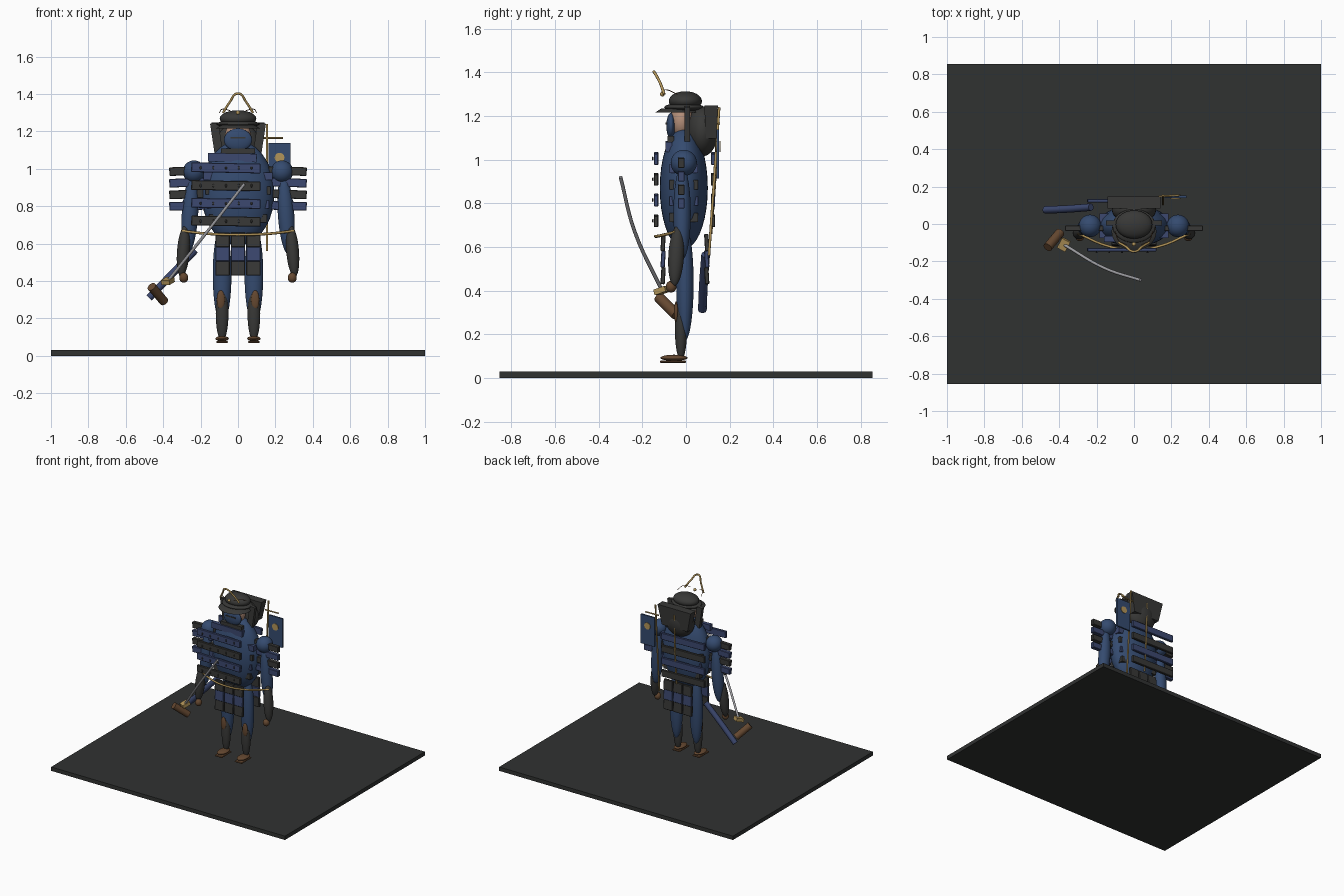
import bpy, math
from mathutils import Vector

if "Cube" in bpy.data.objects:
    bpy.data.objects.remove(bpy.data.objects["Cube"])

def mat(name, c):
    m = bpy.data.materials.new(name)
    m.diffuse_color = (*c, 1)
    m.use_nodes = True
    m.node_tree.nodes["Principled BSDF"].inputs["Base Color"].default_value = m.diffuse_color
    return m

BLUE = mat("blue_lacquer", (0.035, 0.07, 0.16))
PLATE = mat("blue_plate", (0.045, 0.065, 0.16))
DARK = mat("dark_iron", (0.04, 0.04, 0.038))
WOOD = mat("leather", (0.13, 0.065, 0.03))
GOLD = mat("brass", (0.45, 0.3, 0.1))
SKIN = mat("skin", (0.45, 0.27, 0.19))
STEEL = mat("steel", (0.35, 0.35, 0.37))
FLOOR = mat("floor", (0.03, 0.032, 0.031))

def finish(o, name, m, smooth=False):
    o.name = name
    o.data.materials.append(m)
    if smooth:
        bpy.ops.object.shade_smooth_by_angle()
    return o

def box(name, c, s, m, rot=(0, 0, 0), bevel=0.0):
    bpy.ops.mesh.primitive_cube_add(size=1, location=c, rotation=rot)
    o = bpy.context.object
    o.scale = s
    bpy.ops.object.transform_apply(location=False, rotation=False, scale=True)
    if bevel:
        b = o.modifiers.new("edge", 'BEVEL')
        b.width, b.segments = bevel, 1
    return finish(o, name, m)

def ball(name, c, r, m, rot=(0, 0, 0)):
    bpy.ops.mesh.primitive_uv_sphere_add(segments=32, ring_count=18, radius=1, location=c, rotation=rot)
    o = bpy.context.object
    o.scale = r
    return finish(o, name, m, True)

def rod(name, a, b, r, m, r2=None, verts=16):
    a, b = Vector(a), Vector(b)
    d = b - a
    bpy.ops.mesh.primitive_cone_add(vertices=verts, radius1=r, radius2=r if r2 is None else r2,
                                    depth=d.length, location=(a + b) / 2)
    o = bpy.context.object
    o.rotation_euler = d.to_track_quat('Z', 'Y').to_euler()
    return finish(o, name, m, True)

def cord(name, pts, r, m):
    cu = bpy.data.curves.new(name, 'CURVE')
    cu.dimensions, cu.bevel_depth, cu.bevel_resolution = '3D', r, 2
    cu.resolution_u, cu.use_fill_caps = 6, True
    s = cu.splines.new('BEZIER')
    s.bezier_points.add(len(pts) - 1)
    for p, co in zip(s.bezier_points, pts):
        p.co = co
        p.handle_left_type = p.handle_right_type = 'AUTO'
    o = bpy.data.objects.new(name, cu)
    bpy.context.collection.objects.link(o)
    cu.materials.append(m)
    return o

# base slab
box("base", (0, 0, 0.015), (2, 1.71, 0.03), FLOOR)

# body and head
ball("torso", (0, -0.01, 0.87), (0.195, 0.11, 0.28), BLUE)
ball("head", (0, -0.02, 1.175), (0.07, 0.055, 0.08), SKIN)
ball("face_mask", (0, -0.068, 1.155), (0.075, 0.022, 0.06), BLUE)
box("mask_slit", (0, -0.09, 1.165), (0.08, 0.006, 0.008), DARK)

# limbs and everything that mirrors left to right
for s, side in ((-1, "right"), (1, "left")):
    ball(side + "_thigh", (s * 0.085, -0.005, 0.435), (0.05, 0.04, 0.265), BLUE)
    ball(side + "_shin_guard", (s * 0.085, -0.023, 0.225), (0.034, 0.028, 0.145), DARK)
    ball(side + "_knee_strap", (s * 0.092, -0.045, 0.3), (0.022, 0.01, 0.05), WOOD)
    ball(side + "_foot", (s * 0.085, -0.055, 0.092), (0.036, 0.062, 0.014), WOOD)
    box(side + "_sandal", (s * 0.085, -0.06, 0.074), (0.062, 0.12, 0.01), WOOD, bevel=0.003)
    ball(side + "_shoulder", (s * 0.235, -0.01, 0.985), (0.06, 0.06, 0.06), BLUE)
    ball(side + "_arm", (s * 0.257, -0.018, 0.755), (0.044, 0.04, 0.215), BLUE, (0, -s * 0.07, 0))
    ball(side + "_forearm_guard", (s * 0.292, -0.045, 0.56), (0.034, 0.036, 0.14), DARK, (-0.06, -s * 0.08, 0))
    ball(side + "_hand", (s * 0.29, -0.068, 0.418), (0.024, 0.024, 0.027), WOOD)
    # hanging shoulder guard
    for i in range(4):
        box(side + "_shoulder_plate", (s * 0.265, -0.022, 0.988 - i * 0.062), (0.205, 0.03, 0.046),
            DARK if i % 2 == 0 else PLATE, (0, s * 0.03, 0), 0.003)
    # helmet side flap and horn of the crest
    box(side + "_helmet_flap", (s * 0.115, 0.005, 1.165), (0.045, 0.025, 0.16), DARK, (0, s * 0.15, 0))
    cord(side + "_helmet_cord", [(s * 0.1, -0.04, 1.3), (s * 0.08, -0.09, 1.32), (s * 0.04, -0.11, 1.31)], 0.002, WOOD)

# cuirass bands, front and back, with lacing knots
for y, side in ((-0.137, "front"), (0.124, "back")):
    for i in range(4):
        z = 1.005 - i * 0.095
        box(side + "_cuirass_band", (-0.065, y, z), (0.37, 0.02, 0.052),
            PLATE if i % 2 == 0 else DARK, (0, 0.02, 0), 0.003)
        if side == "front":
            for k in range(5):
                ball("lacing_knot", (-0.2 + k * 0.068, -0.152, z), (0.005, 0.004, 0.009), DARK)
    # hip skirt panels
    ys = -0.105 if y < 0 else 0.095
    for x in (-0.082, 0, 0.082):
        for i in range(3):
            box(side + "_skirt_plate", (x, ys, 0.62 - i * 0.076), (0.076, 0.02, 0.078),
                PLATE if i == 1 else DARK, (0.06 if y > 0 else -0.06, 0, 0), 0.003)
for i in range(4):
    box("inner_band", (0, -0.01, 0.96 - i * 0.075), (0.37 - 0.02 * i, 0.13, 0.042), DARK if i % 2 else PLATE)
box("collar_band", (-0.03, -0.08, 1.06), (0.26, 0.03, 0.045), PLATE, (0, 0.02, 0))
box("throat_band", (0, -0.07, 1.095), (0.18, 0.03, 0.028), DARK)

# waist cord
cord("waist_cord", [(-0.3, -0.05, 0.668), (-0.15, -0.115, 0.652), (0, -0.14, 0.648),
                    (0.15, -0.115, 0.652), (0.3, -0.05, 0.668)], 0.007, GOLD)

# helmet
ball("helmet_dome", (0, -0.003, 1.268), (0.098, 0.076, 0.045), DARK)
ball("helmet_rim", (0, -0.01, 1.24), (0.115, 0.09, 0.02), DARK)
rod("helmet_brim", (0, -0.04, 1.215), (0, -0.04, 1.235), 0.12, DARK, 0.085, 32).scale = (1, 0.85, 1)
ball("neck_guard", (0, 0.075, 1.13), (0.118, 0.072, 0.115), DARK)
bpy.ops.mesh.primitive_cone_add(vertices=4, radius1=0.155, radius2=0.2, depth=0.15, location=(0, 0, 0),
                                rotation=(0, 0, math.pi / 4))
flare = bpy.context.object
bpy.ops.object.transform_apply()
flare.scale, flare.location = (1, 0.22, 1), (0, 0.115, 1.172)
finish(flare, "neck_guard_flare", DARK)
cord("helmet_crest", [(-0.08, -0.1, 1.3), (-0.045, -0.12, 1.355), (0, -0.147, 1.403),
                      (0.045, -0.12, 1.355), (0.08, -0.1, 1.3)], 0.0065, GOLD)
ball("crest_knob", (0, -0.108, 1.3), (0.011, 0.011, 0.011), GOLD)

# back banner
rod("banner_pole", (0.155, 0.105, 0.56), (0.155, 0.152, 1.24), 0.006, GOLD)
rod("banner_crossbar", (0.13, 0.148, 1.165), (0.24, 0.152, 1.165), 0.005, GOLD)
box("banner", (0.222, 0.146, 1.025), (0.118, 0.012, 0.225), BLUE)
for y in (0.137, 0.155):
    rod("banner_disc", (0.222, y - 0.002, 1.06), (0.222, y + 0.002, 1.06), 0.026, GOLD, verts=24)
cord("back_cord", [(0, 0.14, 1.2), (0, 0.135, 0.95), (0, 0.115, 0.66)], 0.006, GOLD)

# sheath
cord("sheath", [(-0.475, 0.075, 0.31), (-0.36, 0.08, 0.43), (-0.23, 0.09, 0.565)], 0.02, PLATE)

# sword: grip, guard, and a thin curved blade
rod("sword_grip", (-0.462, -0.125, 0.37), (-0.395, -0.045, 0.29), 0.025, WOOD)
box("sword_guard", (-0.375, -0.11, 0.4), (0.05, 0.06, 0.026), GOLD, (0.3, 0, -0.5))
cord("sword_blade", [(-0.375, -0.11, 0.4), (-0.16, -0.235, 0.67), (0.035, -0.3, 0.92)], 0.0085, STEEL)
